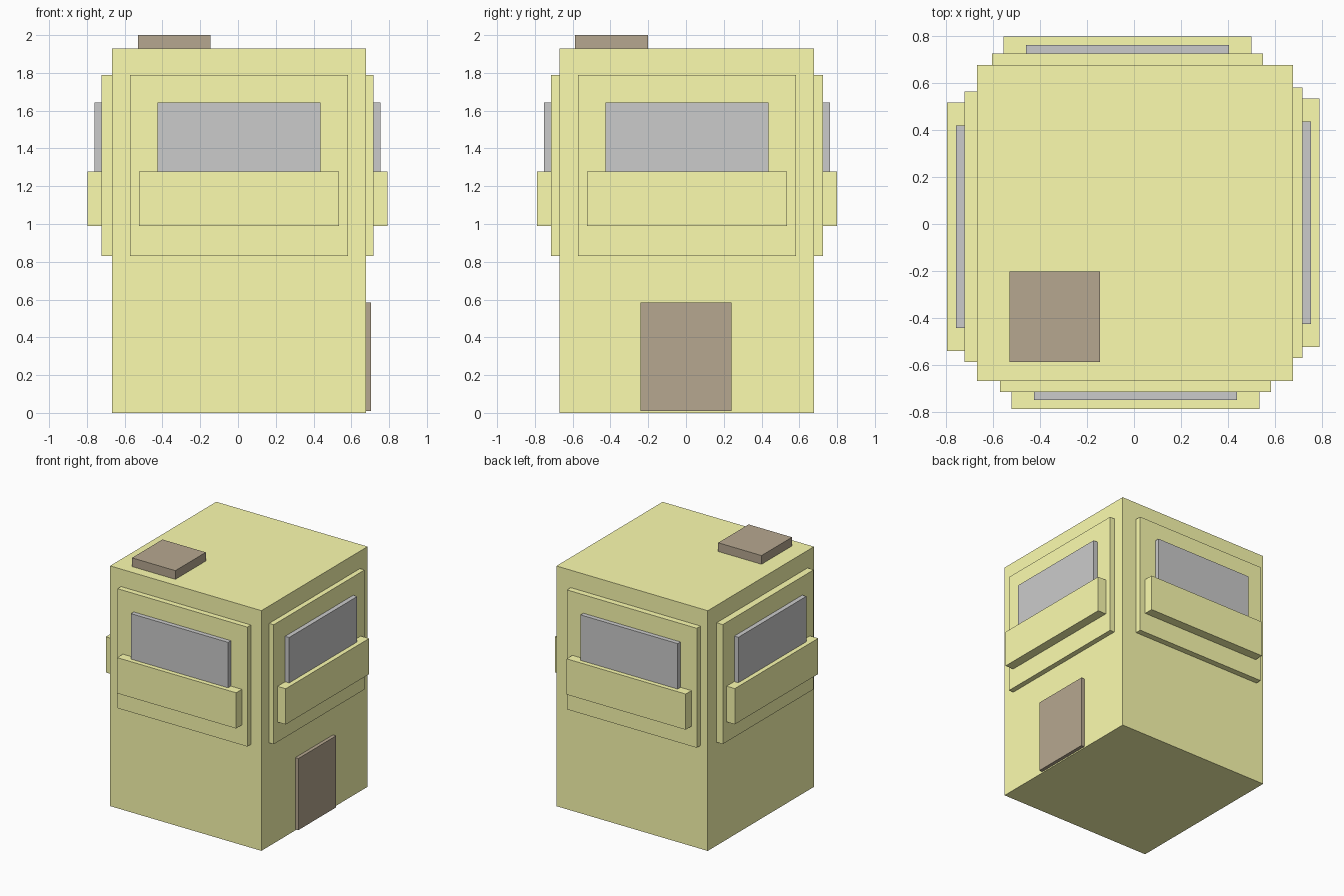
import bpy
import math
from mathutils import Matrix

if "Cube" in bpy.data.objects:
    bpy.data.objects.remove(bpy.data.objects["Cube"])


def material(name, rgb):
    m = bpy.data.materials.new(name)
    m.diffuse_color = (*rgb, 1)
    m.use_nodes = True
    m.node_tree.nodes["Principled BSDF"].inputs["Base Color"].default_value = m.diffuse_color
    return m


YELLOW = material("yellow", (0.98, 0.98, 0.43))
BROWN = material("brown", (0.47, 0.39, 0.28))


def box(name, x, y, z, mat=None, turn=0):
    """Box spanning the given (min, max) ranges, turned about the z axis."""
    bpy.ops.mesh.primitive_cube_add(size=1)
    ob = bpy.context.object
    ob.name = name
    ranges = (x, y, z)
    centre = [(a + b) / 2 for a, b in ranges]
    size = [b - a for a, b in ranges]
    ob.data.transform(Matrix.Rotation(turn, 4, 'Z')
                      @ Matrix.Translation(centre)
                      @ Matrix.Diagonal((*size, 1)))
    if mat:
        ob.data.materials.append(mat)
    return ob


# Main block, roof hatch and door
box("tower_body", (-0.668, 0.677), (-0.67, 0.678), (0, 1.93), YELLOW)
box("roof_hatch", (-0.53, -0.145), (-0.588, -0.202), (1.92, 2.0), BROWN)
box("door", (0.66, 0.705), (-0.24, 0.24), (0.01, 0.585), BROWN)

# Window group on each side: raised frame, pane and balcony
# (side, sideways offset, extra outward offset)
sides = [("front", 0.006, 0.0), ("right", 0.005, 0.003),
         ("back", 0.0275, 0.011), ("left", 0.012, 0.008)]
for i, (side, u, d) in enumerate(sides):
    turn = i * math.pi / 2
    face = -0.715 - d

    def span(half):
        return (u - half, u + half)

    box(side + "_window_frame", span(0.577), (face, -0.66), (0.83, 1.79), YELLOW, turn)
    box(side + "_window_pane", span(0.432), (face - 0.036, face + 0.01), (1.25, 1.642), None, turn)
    box(side + "_balcony", span(0.529), (face - 0.073, face + 0.01), (0.99, 1.277), YELLOW, turn)
